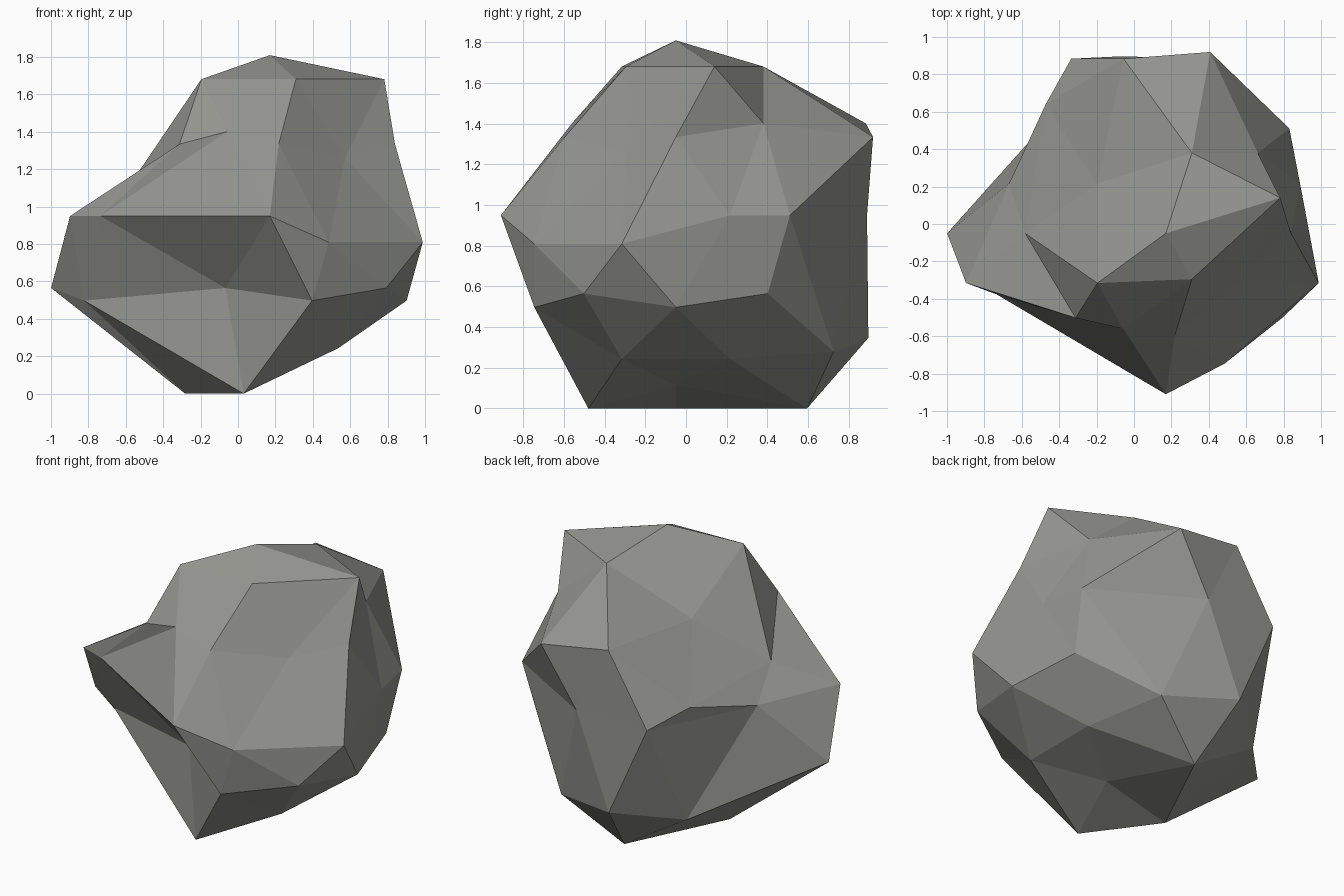
import bpy, bmesh, math
from mathutils import Vector

if "Cube" in bpy.data.objects:
    bpy.data.objects.remove(bpy.data.objects["Cube"])

R, CENTRE = 0.86, Vector((0.17, -0.05, 0.95))
# Height of each vertex ring on the unit icosphere
RINGS = {"P": 0.8507, "U": 0.4472, "M": 0.5257, "E": 0.0,
         "L": -0.4472, "N": -0.5257, "B": -0.8507, "S": -1.0}

# Base ball
bm = bmesh.new()
bmesh.ops.create_icosphere(bm, subdivisions=2, radius=1.0)
base = [(v, v.co.copy()) for v in bm.verts]
for v, co in base:
    v.co = CENTRE + R * co


def push(names, dx=0, dy=0, dz=0):
    """Move vertices named by ring letter and azimuth in degrees."""
    for name in names.split():
        z, a = RINGS[name[0]], math.radians(float(name[1:]))
        r = math.sqrt(max(0, 1 - z * z))
        d = Vector((r * math.cos(a), r * math.sin(a), z))
        v = min(base, key=lambda p: (p[1] - d).length)[0]
        v.co += Vector((dx, dy, dz))


# Dent in the upper left
push("P144 M180 U144", dz=-0.29)
push("M180 U144 E162", dx=-0.02)
# Heavy, flattened base
push("B108 B180 B252 L108 N72 N144", dz=-0.218)
push("B36 B324 S0", dz=0.025)
# Bulging back
push("U72 M108 U144 E126", dy=0.238)
push("L108 N144 B108", dy=0.215)
push("E90 N72", dy=0.08)
# Shelf sticking out on the left
push("L180 N216 E234", dx=-0.4)
push("E198", dx=-0.25)
push("U216", dx=0.14)
# Hollow under the front left
push("E234 N216 L252", dy=0.37)
# Chipped front right
push("U288 M324 E306", dx=-0.19)
push("P288 U288 M324 M252", dy=0.185)
push("M324 E306 E342", dz=-0.14)
# Right side and top corner
push("U0 M36 E18", dx=-0.1)
push("P0", dx=0.16, dy=0.19)
push("E54", dx=0.155, dy=-0.135)

# Stand on the ground
low = min(v.co.z for v in bm.verts)
bmesh.ops.translate(bm, verts=bm.verts, vec=(0, 0, -low))
bmesh.ops.recalc_face_normals(bm, faces=bm.faces)

mesh = bpy.data.meshes.new("rock")
bm.to_mesh(mesh)
bm.free()
stone = bpy.data.materials.new("grey stone")
stone.diffuse_color = (0.30, 0.30, 0.28, 1)
stone.use_nodes = True
stone.node_tree.nodes["Principled BSDF"].inputs["Base Color"].default_value = stone.diffuse_color
mesh.materials.append(stone)
rock = bpy.data.objects.new("rock", mesh)
bpy.context.collection.objects.link(rock)
